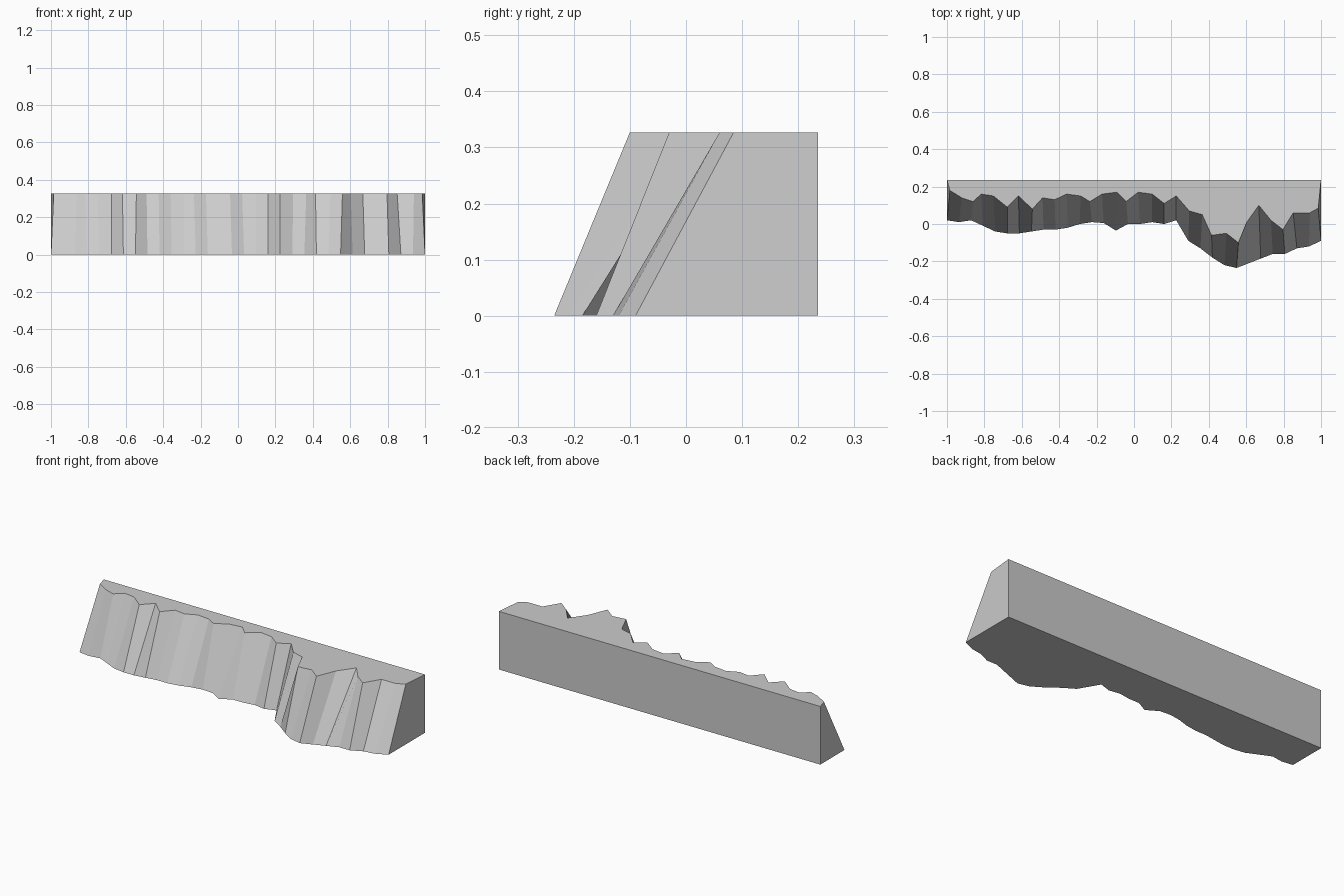
import bpy
import bmesh

# Remove the default cube
cube = bpy.data.objects.get("Cube")
if cube:
    bpy.data.objects.remove(cube, do_unlink=True)

HEIGHT = 0.327
BACK = 0.235

# Depth of the rock face along its foot and its rim, in hundredths, at even steps
foot_depth = [2, 1, 2, -1, -4, -5, -5, -4, -3, -3, -2, 0, 1, .5, -3.5, 0,
              0, 1, 0, 2, -9, -13, -18, -22, -23.5, -21, -18.5, -16, -16, -13, -12, -9]
rim_depth = [18, 14, 12, 16, 15, 9, 15, 8, 14, 13, 16, 15, 12, 16, 17, 12,
             17, 16, 11, 15, 7, 5, -6, -5, -10, 1, 10, 2, -3, 6, 6, 8.5]
# Sideways drift of the rim against the foot, in hundredths
rim_drift = [1.5, 1.5, 1, -1, -1, 0, -.5, .5, -.5, -.5, -.5, .5, -1, -1, .5, -1,
             -1, 0, 0, 0, .5, 1, -.5, 1, 1, -1, -1, -1, -1, -2, .5, -1.5]


def make_material(name, color):
    material = bpy.data.materials.new(name)
    material.use_nodes = True
    material.diffuse_color = color
    shader = next(n for n in material.node_tree.nodes if n.type == 'BSDF_PRINCIPLED')
    shader.inputs["Base Color"].default_value = color
    return material


def make_outline(bm, depths, drifts, z):
    """Rock edge from left to right, closed by the two back corners."""
    last = len(depths) - 1
    points = [(-1 + 2 * i / last + drift / 100, depth / 100, z)
              for i, (depth, drift) in enumerate(zip(depths, drifts))]
    points += [(1, BACK, z), (-1, BACK, z)]
    return [bm.verts.new(p) for p in points]


# Cliff block: foot and rim outlines bridged by a ring of faces, then capped
bm = bmesh.new()
foot = make_outline(bm, foot_depth, [0] * len(foot_depth), 0)
rim = make_outline(bm, rim_depth, rim_drift, HEIGHT)
count = len(foot)
for i in range(count):
    j = (i + 1) % count
    bm.faces.new((foot[i], foot[j], rim[j], rim[i]))
bm.faces.new(rim)
bm.faces.new(list(reversed(foot)))
bmesh.ops.recalc_face_normals(bm, faces=bm.faces[:])

mesh = bpy.data.meshes.new("cliff_block")
bm.to_mesh(mesh)
bm.free()
mesh.materials.append(make_material("pale grey rock", (0.6, 0.6, 0.6, 1)))
cliff = bpy.data.objects.new("cliff_block", mesh)
bpy.context.collection.objects.link(cliff)
